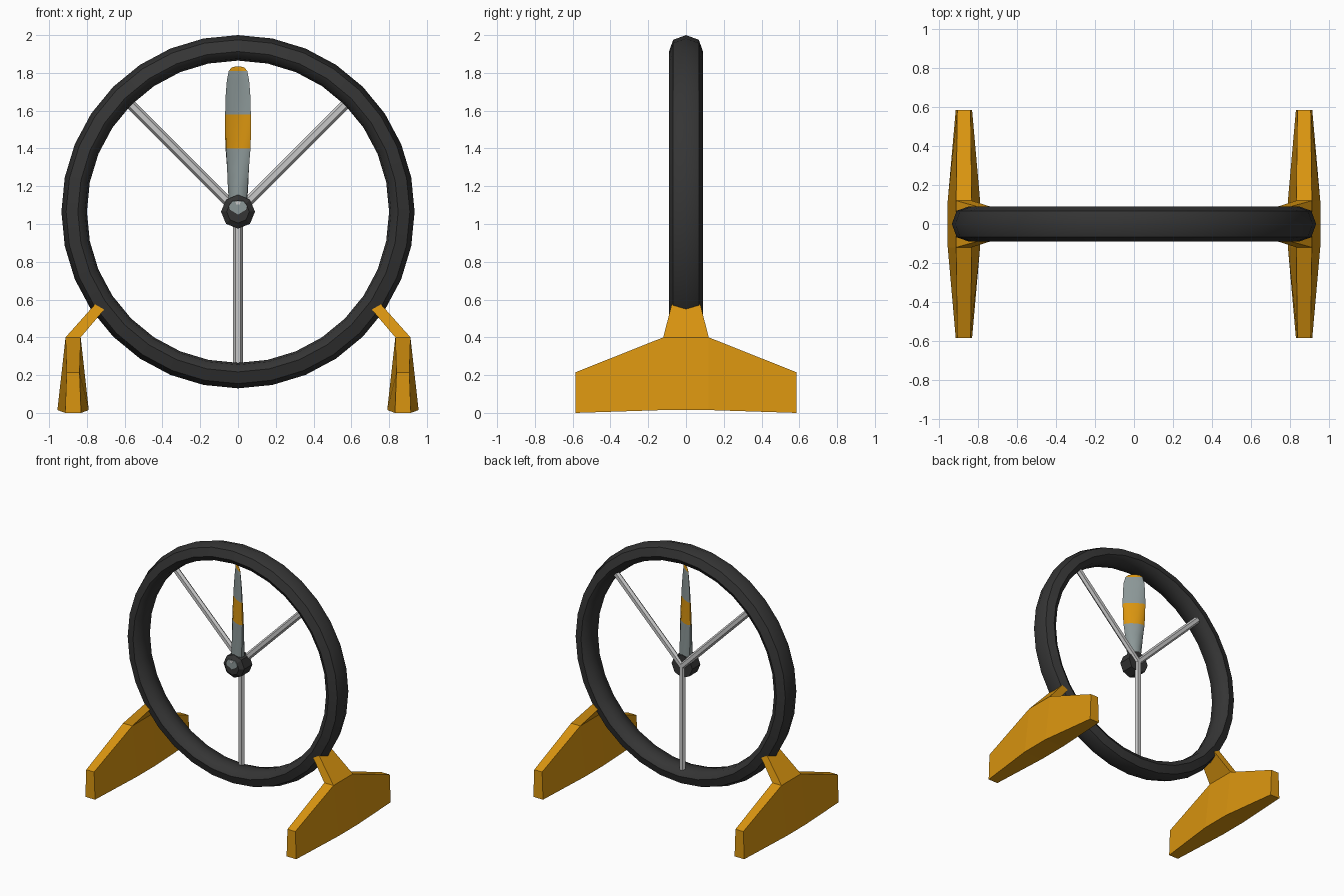
import bpy, bmesh, math
from mathutils import Vector

if "Cube" in bpy.data.objects:
    bpy.data.objects.remove(bpy.data.objects["Cube"])

CZ = 1.065  # height of the ring centre


def material(name, r, g, b):
    m = bpy.data.materials.new(name)
    m.diffuse_color = (r, g, b, 1)
    m.use_nodes = True
    m.node_tree.nodes["Principled BSDF"].inputs["Base Color"].default_value = m.diffuse_color
    return m


BLACK = material("charcoal", 0.035, 0.035, 0.035)
ORANGE = material("amber", 0.70, 0.30, 0.005)
GREY = material("blue_grey", 0.26, 0.31, 0.31)
SILVER = material("light_grey", 0.58, 0.58, 0.58)


def make(name, verts, faces, mats, smooth=None):
    me = bpy.data.meshes.new(name)
    me.from_pydata(verts, [], faces)
    bm = bmesh.new()
    bm.from_mesh(me)
    bmesh.ops.recalc_face_normals(bm, faces=bm.faces)
    bm.to_mesh(me)
    bm.free()
    ob = bpy.data.objects.new(name, me)
    bpy.context.collection.objects.link(ob)
    for m in mats:
        me.materials.append(m)
    if smooth:
        bpy.ops.object.select_all(action='DESELECT')
        ob.select_set(True)
        bpy.context.view_layer.objects.active = ob
        bpy.ops.object.shade_smooth_by_angle(angle=math.radians(smooth))
    return ob


def loft(name, rings, mats, closed=False, smooth=None):
    """Skin a list of equal-length point rings; cap the ends unless closed."""
    n, k = len(rings[0]), len(rings)
    verts = [p for r in rings for p in r]
    faces = []
    for i in range(k if closed else k - 1):
        a, b = i * n, ((i + 1) % k) * n
        faces += [(a + j, a + (j + 1) % n, b + (j + 1) % n, b + j) for j in range(n)]
    if not closed:
        faces += [tuple(range(n)), tuple(range((k - 1) * n, k * n))]
    return make(name, verts, faces, mats, smooth)


# Outer duct ring: profile of (radius, y) swept around the y axis
half = [(0.91, 0.068), (0.848, 0.09), (0.81, 0.065)]
profile = [(0.935, 0)] + half + [(0.80, 0)] + [(r, -y) for r, y in reversed(half)]
rings = []
for i in range(32):
    a = math.tau * i / 32
    rings.append([(r * math.sin(a), y, CZ + r * math.cos(a)) for r, y in profile])
loft("duct_ring", rings, [BLACK], closed=True, smooth=50)

# Three support spokes behind the blade
for name, deg in (("spoke_right", 45), ("spoke_left", 135), ("spoke_bottom", 270)):
    d = Vector((math.cos(math.radians(deg)), 0, math.sin(math.radians(deg))))
    side = Vector((-d.z, 0, d.x))
    rings = []
    for r in (0.0, 0.82):
        c = Vector((0, 0.045, CZ)) + d * r
        rings.append([c + side * 0.026 * math.cos(math.tau * j / 6)
                      + Vector((0, 0.022 * math.sin(math.tau * j / 6), 0)) for j in range(6)])
    loft(name, rings, [SILVER])

# Motor hub, eight-sided with a bevelled front
rings = []
for y, r in ((-0.075, 0.06), (-0.05, 0.09), (0.05, 0.09)):
    rings.append([(r * math.sin(math.tau * j / 8), y, CZ + r * math.cos(math.tau * j / 8))
                  for j in range(8)])
loft("motor_hub", rings, [BLACK])


# Cap plates on the hub front
def plate(name, outline, y, mat):
    loft(name, [[(x, yy, z) for x, z in outline] for yy in (y, y + 0.006)], [mat])


plate("hub_cap", [(-0.03, 1.122), (0.03, 1.122), (0.048, 1.095), (0.042, 1.075),
                  (0, 1.05), (-0.042, 1.075), (-0.048, 1.095)], -0.079, GREY)
plate("hub_pin", [(-0.014, 1.12), (0.014, 1.12), (0.01, 1.102), (-0.01, 1.102)],
      -0.082, SILVER)

# Single twisted blade: (z, half chord, half thickness, pitch in degrees)
sections = [(1.09, 0.048, 0.048, 25), (1.20, 0.058, 0.045, 28), (1.30, 0.067, 0.038, 30),
            (1.40, 0.078, 0.030, 32), (1.49, 0.083, 0.025, 34), (1.58, 0.084, 0.020, 36),
            (1.68, 0.083, 0.015, 38), (1.76, 0.077, 0.010, 40), (1.81, 0.064, 0.007, 40),
            (1.828, 0.045, 0.004, 40), (1.833, 0.022, 0.003, 40)]
rings = []
for z, c, t, deg in sections:
    p = math.radians(deg)
    ring = []
    for j in range(10):
        u, v = c * math.cos(math.tau * j / 10), t * math.sin(math.tau * j / 10)
        ring.append((u * math.cos(p) + v * math.sin(p), -u * math.sin(p) + v * math.cos(p), z))
    rings.append(ring)
blade = loft("blade", rings, [GREY, ORANGE], smooth=40)
for f in blade.data.polygons:
    if 1.40 < f.center.z < 1.58 or f.center.z > 1.81:
        f.material_index = 1  # painted band and tip

# Feet and struts, mirrored left and right
for s, tag in ((1, "right"), (-1, "left")):
    X = 0.873
    rings = []
    for y, wb, zb, wt, zt in ((-0.585, 0.042, 0, 0.034, 0.215), (-0.12, 0.083, 0.015, 0.04, 0.40),
                              (0.12, 0.083, 0.015, 0.04, 0.40), (0.585, 0.042, 0, 0.034, 0.215)):
        rings.append([(s * (X - wb), y, zb), (s * (X + wb), y, zb),
                      (s * (X + wt), y, zt), (s * (X - wt), y, zt)])
    loft("foot_" + tag, rings, [ORANGE])
    lower = [(s * x, y, 0.40) for x, y in ((0.833, -0.12), (0.913, -0.12),
                                           (0.913, 0.12), (0.833, 0.12))]
    upper = [(s * x, y, z) for x, y, z in ((0.708, -0.08, 0.547), (0.757, -0.076, 0.575),
                                           (0.757, 0.076, 0.575), (0.708, 0.08, 0.547))]
    loft("strut_" + tag, [lower, upper], [ORANGE])
